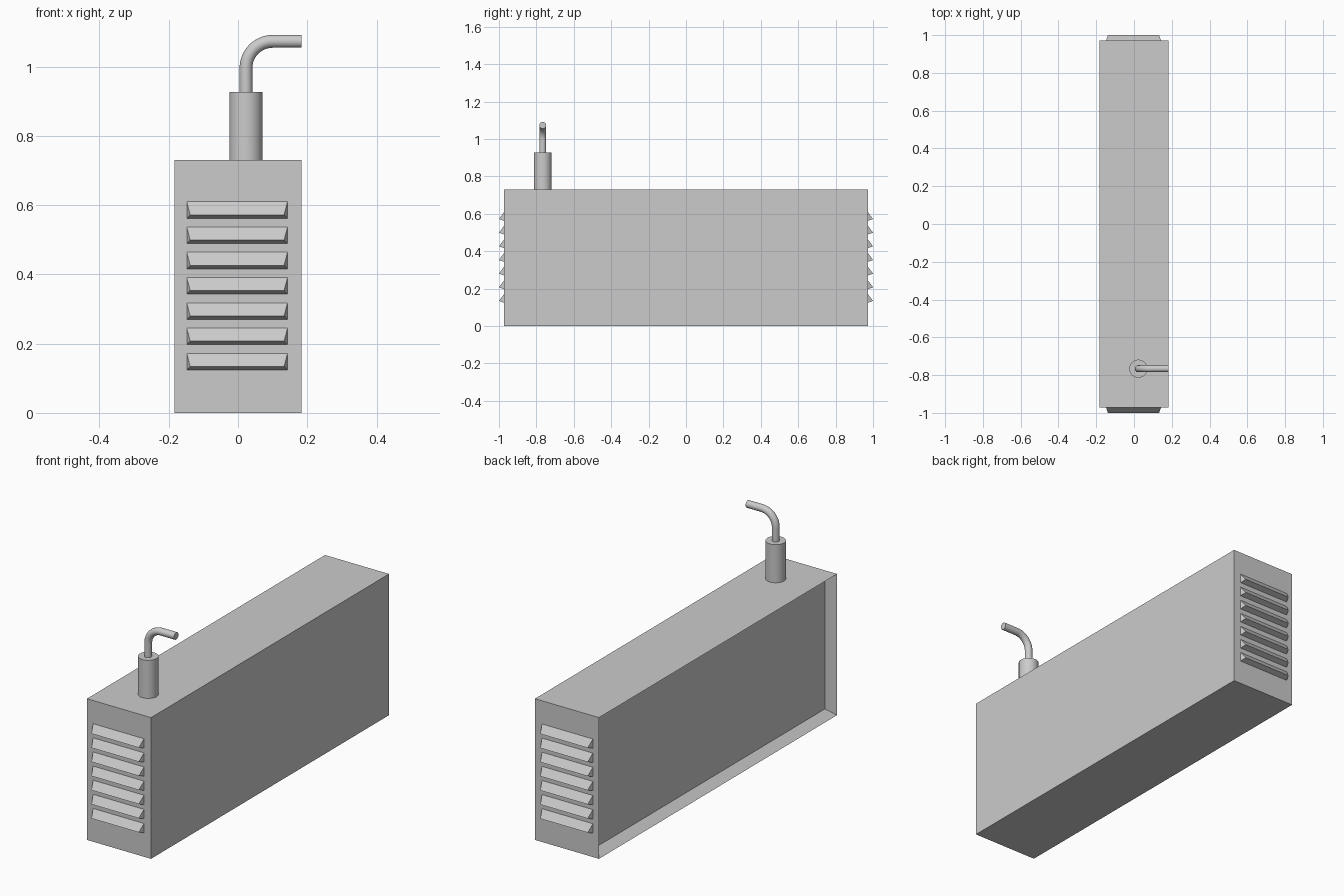
import bpy, bmesh, math
from mathutils import Vector

if "Cube" in bpy.data.objects:
    bpy.data.objects.remove(bpy.data.objects["Cube"])

W, L, H = 0.183, 0.972, 0.73      # half width, half length, height
PX, PY = 0.023, -0.766            # pipe position

grey = bpy.data.materials.new("light grey metal")
grey.diffuse_color = (0.6, 0.6, 0.6, 1)
grey.use_nodes = True
grey.node_tree.nodes["Principled BSDF"].inputs["Base Color"].default_value = grey.diffuse_color


def add_object(name, bm):
    bmesh.ops.recalc_face_normals(bm, faces=bm.faces)
    mesh = bpy.data.meshes.new(name)
    bm.to_mesh(mesh)
    bm.free()
    mesh.materials.append(grey)
    obj = bpy.data.objects.new(name, mesh)
    bpy.context.collection.objects.link(obj)
    return obj


def smooth(obj):
    bpy.ops.object.select_all(action='DESELECT')
    obj.select_set(True)
    bpy.context.view_layer.objects.active = obj
    bpy.ops.object.shade_smooth_by_angle(angle=math.radians(35))


# Housing: box with a framed recess in its left side
bm = bmesh.new()
bmesh.ops.create_cube(bm, size=1)
bmesh.ops.scale(bm, vec=(2 * W, 2 * L, H), verts=bm.verts)
bmesh.ops.translate(bm, vec=(0, 0, H / 2), verts=bm.verts)
left = min(bm.faces, key=lambda f: f.calc_center_median().x)
bmesh.ops.inset_region(bm, faces=[left], thickness=0.045)
bmesh.ops.translate(bm, vec=(0.047, 0, 0), verts=left.verts)
add_object("housing", bm)

# Louvres: seven solid wedges with tapered ends on each end wall
for side, name in ((-1, "front_louvres"), (1, "back_louvres")):
    bm = bmesh.new()
    for i in range(7):
        top = 0.61 - i * 0.073
        profile = ((L, top, 0), (1.0, top - 0.038, 0.01), (L, top - 0.048, 0))
        ends = [[bm.verts.new((x - s * taper, side * y, z)) for y, z, taper in profile]
                for x, s in ((-0.148, -1), (0.143, 1))]
        for ring in ends:
            bm.faces.new(ring)
        for j in range(3):
            k = (j + 1) % 3
            bm.faces.new((ends[0][j], ends[0][k], ends[1][k], ends[1][j]))
    add_object(name, bm)

# Pipe collar
bm = bmesh.new()
bmesh.ops.create_cone(bm, cap_ends=True, segments=32, radius1=0.048, radius2=0.048, depth=0.197)
bmesh.ops.translate(bm, vec=(PX, PY, H + 0.0985), verts=bm.verts)
smooth(add_object("pipe_collar", bm))

# Bent pipe: a circle swept up, round a quarter bend and out to the right
R, ZC, r, n = 0.077, 0.996, 0.0185, 24
path = [(PX, 0.92, 0)]
for i in range(13):
    a = math.pi / 2 * i / 12
    path.append((PX + R - R * math.cos(a), ZC + R * math.sin(a), a))
path.append((W, ZC + R, math.pi / 2))
bm = bmesh.new()
rings = []
for x, z, a in path:
    out = Vector((-math.cos(a), 0, math.sin(a)))
    rings.append([bm.verts.new(Vector((x, PY, z)) + r * (math.cos(t) * out + math.sin(t) * Vector((0, 1, 0))))
                  for t in (2 * math.pi * k / n for k in range(n))])
for a, b in zip(rings, rings[1:]):
    for k in range(n):
        m = (k + 1) % n
        bm.faces.new((a[k], a[m], b[m], b[k]))
bm.faces.new(rings[0])
bm.faces.new(rings[-1])
smooth(add_object("bent_pipe", bm))
